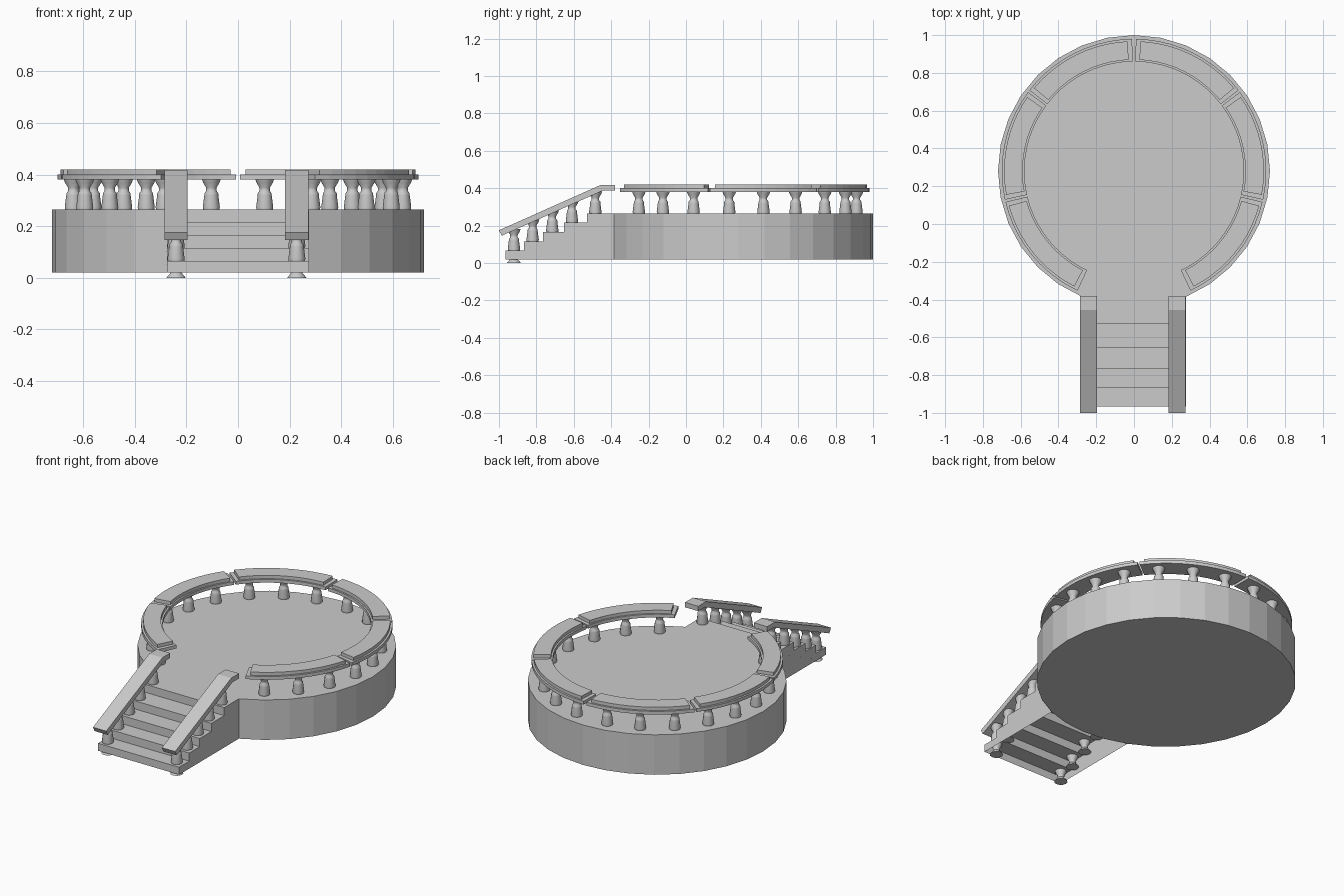
import bpy, bmesh
from math import sin, cos, radians, pi

if "Cube" in bpy.data.objects:
    bpy.data.objects.remove(bpy.data.objects["Cube"])

stone = bpy.data.materials.new("grey_stone")
stone.use_nodes = True
stone.diffuse_color = (0.6, 0.6, 0.6, 1)
stone.node_tree.nodes["Principled BSDF"].inputs["Base Color"].default_value = (0.6, 0.6, 0.6, 1)

CY, RADIUS, SIDES = 0.28, 0.72, 32      # round terrace
BASE, FLOOR = 0.02, 0.265
HALF = RADIUS * sin(pi / 8)             # stair half width


def ring_point(angle, r, z):
    """Point on the terrace circle, angle in degrees from the back."""
    a = radians(angle)
    return (r * sin(a), CY + r * cos(a), z)


def finish(bm, name, smooth=False):
    bmesh.ops.recalc_face_normals(bm, faces=bm.faces)
    mesh = bpy.data.meshes.new(name)
    bm.to_mesh(mesh)
    bm.free()
    mesh.materials.append(stone)
    obj = bpy.data.objects.new(name, mesh)
    bpy.context.collection.objects.link(obj)
    if smooth:
        bpy.ops.object.select_all(action='DESELECT')
        bpy.context.view_layer.objects.active = obj
        obj.select_set(True)
        bpy.ops.object.shade_smooth_by_angle(angle=radians(35))
    return obj


def loft(name, loops, smooth=False):
    """Closed solid through a list of matching point loops."""
    bm = bmesh.new()
    rows = [[bm.verts.new(p) for p in loop] for loop in loops]
    n = len(rows[0])
    for a, b in zip(rows, rows[1:]):
        for i in range(n):
            j = (i + 1) % n
            bm.faces.new((a[i], a[j], b[j], b[i]))
    bm.faces.new(rows[0])
    bm.faces.new(rows[-1])
    return finish(bm, name, smooth)


# Round terrace
loft("terrace", [[ring_point(360 * i / SIDES, RADIUS, z) for i in range(SIDES)]
                 for z in (BASE, FLOOR)])

# Stairs: thin shell, open underneath, landing meets the terrace edge
nosings = [-0.965, -0.867, -0.765, -0.653, -0.528]
treads = [0.066, 0.116, 0.166, 0.216, FLOOR]
profile = [(nosings[0], BASE)]
for i, (y, z) in enumerate(zip(nosings, treads)):
    profile.append((y, z))
    if i < 4:
        profile.append((nosings[i + 1], z))
bm = bmesh.new()
left = [bm.verts.new((HALF, y, z)) for y, z in profile]
right = [bm.verts.new((-HALF, y, z)) for y, z in profile]
for i in range(len(profile) - 1):
    bm.faces.new((left[i], left[i + 1], right[i + 1], right[i]))
arc = [bm.verts.new(ring_point(180 + k * 360 / SIDES, RADIUS, FLOOR)) for k in range(-2, 3)]
bm.faces.new([right[-1], left[-1]] + arc)
for side, corner in ((left, arc[0]), (right, arc[-1])):
    foot = bm.verts.new((corner.co.x, corner.co.y, BASE))
    bm.faces.new(side + [corner, foot])
finish(bm, "stairs")


# Turned balusters, sunk into the floor
VASE = [(0.037, 0), (0.031, 0.008), (0.019, 0.022), (0.02, 0.04), (0.031, 0.058),
        (0.033, 0.075), (0.027, 0.122), (0.027, 0.128), (0.02, 0.138),
        (0.02, 0.15), (0.032, 0.17), (0.036, 0.182)]


def baluster(name, x, y, floor):
    loft(name, [[(x + r * cos(a), y + r * sin(a), floor - 0.066 + h)
                 for a in (2 * pi * i / 12 for i in range(12))] for r, h in VASE], True)


# Curved handrail pieces: wide lower band with a narrower cap
def curved_band(name, start, end, r_in, r_out, z0, z1, steps=10):
    loops = []
    for i in range(steps + 1):
        a = start + (end - start) * i / steps
        loops.append([ring_point(a, r, z) for r, z in
                      ((r_in, z0), (r_out, z0), (r_out, z1), (r_in, z1))])
    loft(name, loops)


for side, sign in (("left", 1), ("right", -1)):
    for part, start, end in (("back", 0.8, 52.3), ("middle", 53.3, 102.5), ("front", 103.5, 154.7)):
        label = f"{side}_{part}"
        curved_band(label + "_rail_band", sign * start, sign * end, 0.58, 0.70, 0.38, 0.4)
        curved_band(label + "_rail_cap", sign * (start + 2), sign * (end - 2),
                    0.59, 0.688, 0.4, 0.42)
        for k, t in enumerate((0.165, 0.5, 0.835)):
            x, y, z = ring_point(sign * (start + (end - start) * t), 0.64, FLOOR)
            baluster(f"{label}_baluster_{k + 1}", x, y, z)

# Sloping stair handrails and their balusters
SLOPE = [(-1, 0.175), (-0.455, 0.418), (-0.38, 0.418), (-0.38, 0.388), (-0.443, 0.388), (-0.985, 0.146)]
for side, x in (("left", 0.228), ("right", -0.24)):
    loft(side + "_stair_rail", [[(x + d, y, z) for y, z in SLOPE] for d in (-0.045, 0.045)])
    for k, y in enumerate((-0.92, -0.82, -0.715, -0.61, -0.485)):
        baluster(f"{side}_stair_baluster_{k + 1}", x, y, treads[k])
